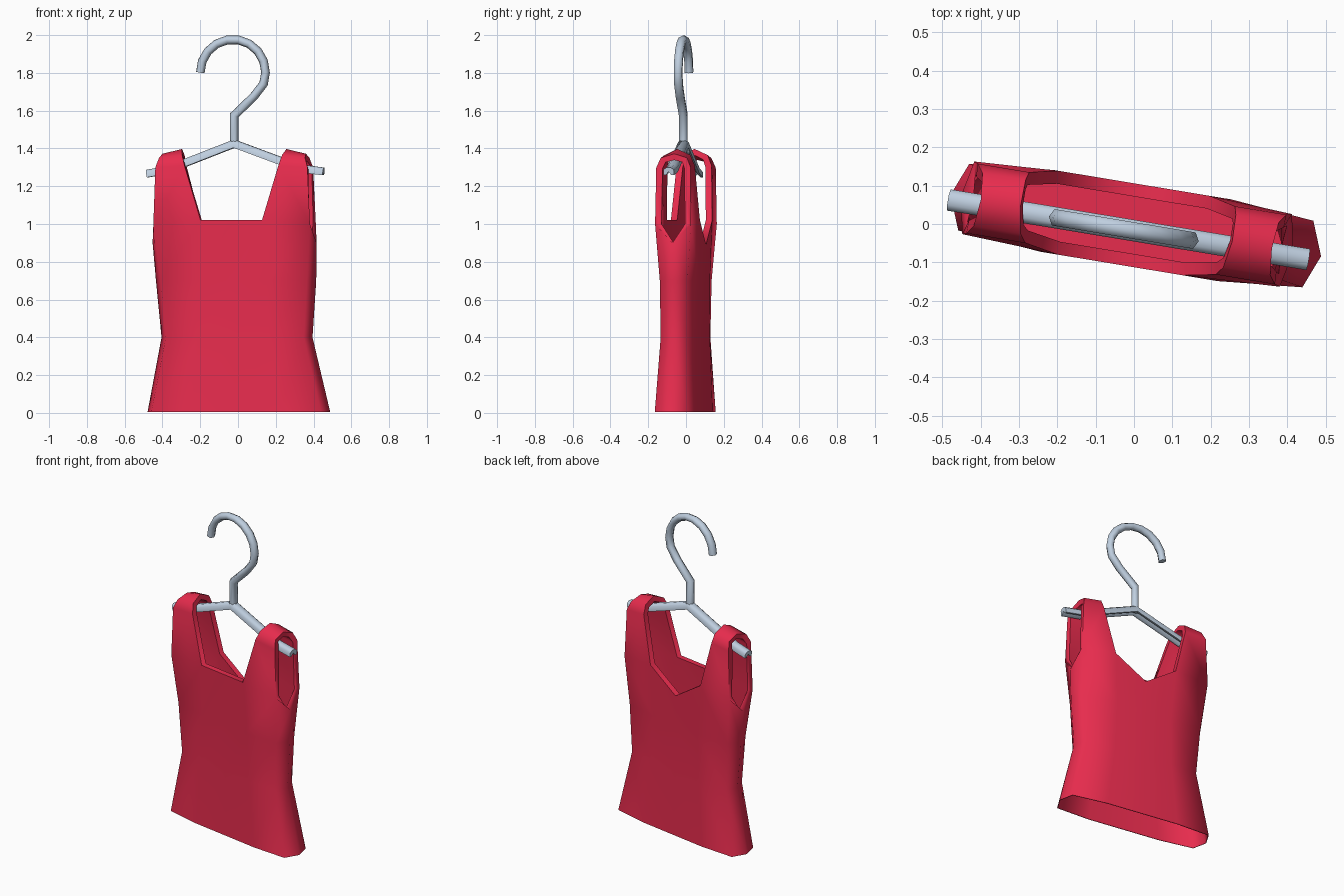
import bpy, bmesh, math
from mathutils import Vector, Matrix

if "Cube" in bpy.data.objects:
    bpy.data.objects.remove(bpy.data.objects["Cube"])

# The whole garment is turned slightly about z and hangs just left of centre
TURN = Matrix.Rotation(math.radians(-9.4), 4, 'Z')
SHIRT_PLACE = Matrix.Translation((-0.02, 0, 0)) @ TURN
HANGER_PLACE = Matrix.Translation((-0.02, -0.014, 0)) @ TURN


def material(name, color):
    m = bpy.data.materials.new(name)
    m.diffuse_color = (*color, 1)
    m.use_nodes = True
    m.node_tree.nodes["Principled BSDF"].inputs["Base Color"].default_value = m.diffuse_color
    return m


RED = material("crimson fabric", (0.80, 0.025, 0.075))
GREY = material("blue grey plastic", (0.52, 0.62, 0.74))


def finish(name, bm, mat, place, angle, thickness=0):
    bmesh.ops.remove_doubles(bm, verts=bm.verts, dist=0.0005)
    bmesh.ops.recalc_face_normals(bm, faces=bm.faces)
    bm.transform(place)
    me = bpy.data.meshes.new(name)
    bm.to_mesh(me)
    bm.free()
    me.materials.append(mat)
    ob = bpy.data.objects.new(name, me)
    bpy.context.collection.objects.link(ob)
    bpy.ops.object.select_all(action='DESELECT')
    ob.select_set(True)
    bpy.context.view_layer.objects.active = ob
    if thickness:
        # Full thickness at the straps, nearly none at the hem
        group = ob.vertex_groups.new(name="padding")
        group.add([v.index for v in me.vertices if v.co.z > 0.8], 1.0, 'REPLACE')
        mod = ob.modifiers.new("cloth thickness", 'SOLIDIFY')
        mod.thickness = thickness
        mod.offset = -1
        mod.vertex_group = group.name
        mod.thickness_vertex_group = 0.12
        bpy.ops.object.modifier_apply(modifier=mod.name)
    bpy.ops.object.shade_smooth_by_angle(angle=math.radians(angle))
    return ob


def sweep(bm, path, section):
    """Sweep a (depth, in-plane) section along a path in the xz plane."""
    pts = [Vector((x, 0, z)) for x, z in path]
    rings = []
    for i, p in enumerate(pts):
        a = (p - pts[i - 1]).normalized() if i else None
        b = (pts[i + 1] - p).normalized() if i < len(pts) - 1 else None
        t = ((a or b) + (b or a)).normalized()
        n = Vector((-t.z, 0, t.x)) / max(0.6, t.dot(a or b))
        rings.append([bm.verts.new(p + Vector((0, d, 0)) + n * h) for d, h in section])
    k = len(section)
    for r, s in zip(rings, rings[1:]):
        for j in range(k):
            bm.faces.new((r[j], r[(j + 1) % k], s[(j + 1) % k], s[j]))
    bm.faces.new(rings[0])
    bm.faces.new(rings[-1])


# Tank top: body rows as (centre x, half widths side/corner/mid, depths corner/mid, z)
rows = [(0.025, 0.490, 0.455, 0.235, 0.088, 0.108, 0.005),
        (0.015, 0.405, 0.370, 0.190, 0.072, 0.098, 0.40),
        (0.010, 0.430, 0.392, 0.180, 0.074, 0.100, 0.70),
        (0.002, 0.440, 0.420, 0.165, 0.096, 0.108, 1.02)]
bm = bmesh.new()


def quad(*pts):
    bm.faces.new([bm.verts.new(p) for p in pts])


waist = []
for side in (-1, 1):
    grid = []
    for i, (cx, w, c, m, dc, dm, z) in enumerate(rows):
        top = i == 3
        zs = (z,) * 4
        if top:  # square neckline in front, deeper and wider V at the back
            zs = (0.90, 1.00, 1.02, 1.02 if side < 0 else 0.89)
            m = m if side < 0 else 0.20
        half = [(w, 0, zs[0]), (c, dc, zs[1]), (m, dm, zs[2]), (0, dm, zs[3])]
        line = [Vector((cx - u, v * side, h)) for u, v, h in half]
        line += [Vector((cx + u, v * side, h)) for u, v, h in half[2::-1]]
        grid.append(line)
    for lo, hi in zip(grid, grid[1:]):
        for j in range(6):
            quad(lo[j], lo[j + 1], hi[j + 1], hi[j])
    waist += grid[1][:-1] if side < 0 else grid[1][:0:-1]
    # Shoulder straps, arching from the neck row over the hanger
    back = 0.02 if side > 0 else 0
    for s, outer, inner in ((-1, 1, 2), (1, 5, 4)):
        o, n = grid[3][outer], grid[3][inner]
        for uo, ui, v, zo, zi in ((0.408, 0.252 + back, 0.092, 1.30, 1.31),
                                  (0.392, 0.268 + back / 2, 0.070, 1.35, 1.365),
                                  (0.385, 0.280, 0.0, 1.372, 1.397)):
            o2, n2 = Vector((s * uo, v * side, zo)), Vector((s * ui, v * side, zi))
            quad(o, n, n2, o2)
            o, n = o2, n2
finish("tank_top", bm, RED, SHIRT_PLACE, 80, 0.034)

# Lining that closes the inside at the waist
bm = bmesh.new()
quad(*waist)
finish("inner_lining", bm, RED, SHIRT_PLACE, 30)

# Hanger arms: shallow channel with a groove underneath
channel = [(-0.028, -0.02), (-0.028, 0.008), (-0.013, 0.021), (0.013, 0.021),
           (0.028, 0.008), (0.028, -0.02), (0.015, -0.02), (0, 0), (-0.015, -0.02)]
bm = bmesh.new()
sweep(bm, [(-0.468, 1.266), (-0.36, 1.286), (0, 1.425), (0.36, 1.293), (0.48, 1.278)], channel)
finish("hanger_arms", bm, GREY, HANGER_PLACE, 65)

# Hanger hook: stem, S bend and round crook
tube = [(0.025 * math.cos(math.radians(a)), 0.023 * math.sin(math.radians(a)))
        for a in range(30, 390, 60)]
arc = [(-0.007 + 0.175 * math.cos(math.radians(a)), 1.802 + 0.175 * math.sin(math.radians(a)))
       for a in range(-20, 181, 20)]
bm = bmesh.new()
sweep(bm, [(0, 1.41), (0, 1.575), (0.105, 1.675)] + arc, tube)
finish("hanger_hook", bm, GREY, HANGER_PLACE, 65)
